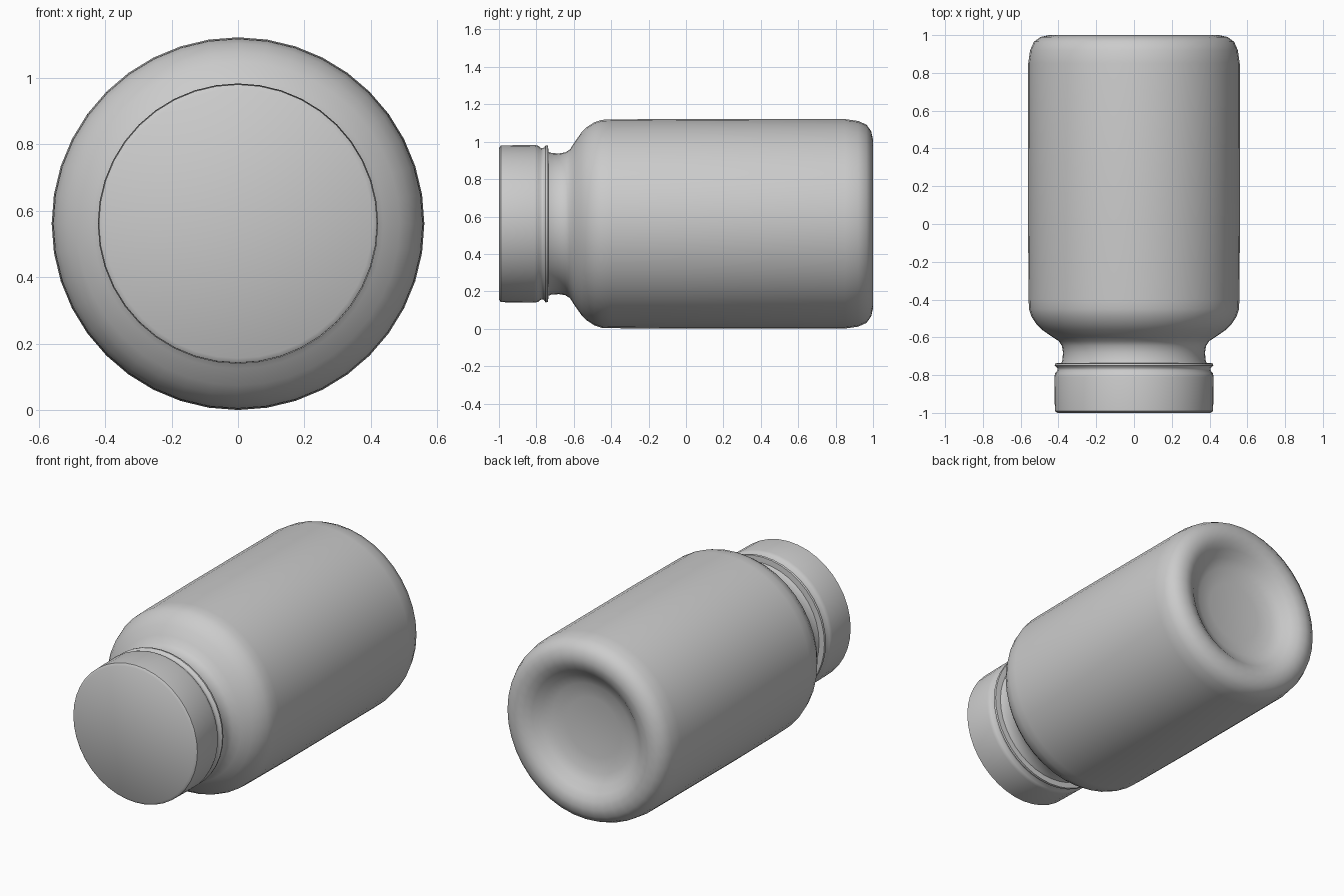
import bpy, bmesh, math

if "Cube" in bpy.data.objects:
    bpy.data.objects.remove(bpy.data.objects["Cube"])

AXIS_Z = 0.561
SIDES = 40


def lathe(name, profile):
    """Revolve (y, radius) points round the bottle's lengthwise axis."""
    bm = bmesh.new()
    rings = []
    for y, r in profile:
        if r == 0:
            rings.append([bm.verts.new((0, y, AXIS_Z))])
        else:
            angles = [2 * math.pi * i / SIDES for i in range(SIDES)]
            rings.append([bm.verts.new((r * math.sin(a), y, AXIS_Z + r * math.cos(a)))
                          for a in angles])
    for a, b in zip(rings, rings[1:]):
        for i in range(SIDES):
            j = (i + 1) % SIDES
            if len(a) == 1:
                bm.faces.new((a[0], b[i], b[j]))
            elif len(b) == 1:
                bm.faces.new((a[i], b[0], a[j]))
            else:
                bm.faces.new((a[i], b[i], b[j], a[j]))
    bmesh.ops.recalc_face_normals(bm, faces=bm.faces)
    mesh = bpy.data.meshes.new(name)
    bm.to_mesh(mesh)
    bm.free()
    obj = bpy.data.objects.new(name, mesh)
    bpy.context.collection.objects.link(obj)
    bpy.ops.object.select_all(action='DESELECT')
    obj.select_set(True)
    bpy.context.view_layer.objects.active = obj
    bpy.ops.object.shade_smooth_by_angle(angle=math.radians(50))
    return obj


# Cap: flat front, straight skirt, groove and tamper ring at the rear
lathe("cap", [
    (-1.0, 0), (-1.0, 0.405), (-0.99, 0.419), (-0.81, 0.422), (-0.79, 0.417),
    (-0.775, 0.405), (-0.762, 0.406), (-0.75, 0.42), (-0.738, 0.418), (-0.735, 0.385),
    (-0.735, 0)])

# Bottle: neck, rounded shoulder, straight body, rounded heel, dished base
lathe("bottle", [
    (-0.75, 0), (-0.75, 0.39), (-0.72, 0.379), (-0.68, 0.376), (-0.645, 0.382),
    (-0.62, 0.398), (-0.595, 0.437), (-0.56, 0.487), (-0.53, 0.517), (-0.49, 0.543),
    (-0.45, 0.556), (-0.40, 0.558), (0, 0.561), (0.85, 0.56), (0.92, 0.55),
    (0.965, 0.53), (0.99, 0.495), (1.0, 0.45), (0.99, 0.405), (0.965, 0.365),
    (0.93, 0.325), (0.905, 0.27), (0.89, 0.18), (0.885, 0)])
